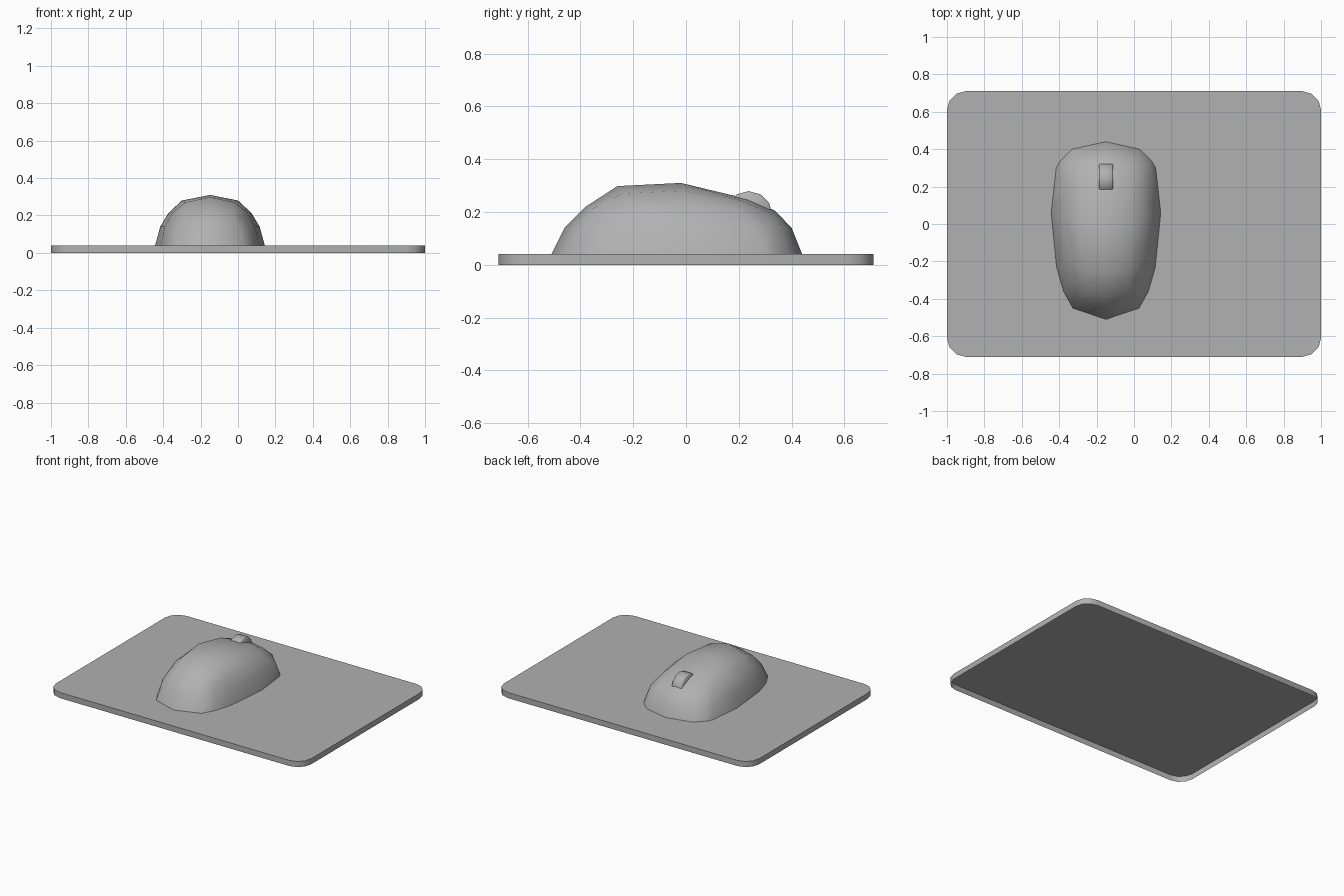
import bpy, bmesh, math
from mathutils import Matrix

if "Cube" in bpy.data.objects:
    bpy.data.objects.remove(bpy.data.objects["Cube"])

grey = bpy.data.materials.new("dark_grey")
grey.diffuse_color = (.44, .44, .44, 1)
grey.use_nodes = True
grey.node_tree.nodes["Principled BSDF"].inputs["Base Color"].default_value = grey.diffuse_color


def finish(bm, name, angle, recalc=True):
    if recalc:
        bmesh.ops.recalc_face_normals(bm, faces=bm.faces[:])
    mesh = bpy.data.meshes.new(name)
    bm.to_mesh(mesh)
    bm.free()
    mesh.materials.append(grey)
    ob = bpy.data.objects.new(name, mesh)
    bpy.context.collection.objects.link(ob)
    bpy.ops.object.select_all(action='DESELECT')
    ob.select_set(True)
    bpy.context.view_layer.objects.active = ob
    bpy.ops.object.shade_smooth_by_angle(angle=math.radians(angle))
    return ob


# Mouse pad: top sheet with rounded corners and a skirt, open underneath
HX, HY, R, T = 1.0, 0.71, 0.1, 0.04
bm = bmesh.new()
low, high = [], []
for k, (sx, sy) in enumerate([(1, 1), (-1, 1), (-1, -1), (1, -1)]):
    for i in range(4):
        a = math.radians(90 * k + 30 * i)
        x = sx * (HX - R) + R * math.cos(a)
        y = sy * (HY - R) + R * math.sin(a)
        low.append(bm.verts.new((x, y, 0)))
        high.append(bm.verts.new((x, y, T)))
bm.faces.new(high)
for i in range(len(low)):
    j = (i + 1) % len(low)
    bm.faces.new((low[i], low[j], high[j], high[i]))
finish(bm, "mouse_pad", 35, recalc=False)

# Mouse body: half rings from front centre round to back centre, then mirrored
bottom = [(0, -.51), (.177, -.45), (.227, -.36), (.264, -.23), (.293, .06),
          (.266, .30), (.246, .335), (.18, .40), (0, .44)]
middle = [(0, -.46), (.155, -.41), (.205, -.335), (.24, -.22), (.266, .05),
          (.245, .26), (.22, .31), (.16, .37), (0, .40)]
rim = [(0, -.38, .22), (.12, -.355, .212), (.165, -.30, .205), (.20, -.20, .215),
       (.222, .03, .213), (.20, .20, .205), (.18, .26, .19), (.13, .315, .198),
       (0, .337, .205)]
spine = [(0, -.26, .298), (0, -.02, .31), (0, .24, .248)]
crown = [(.13, -.24, .27), (.15, -.01, .28), (.13, .21, .243)]

bm = bmesh.new()
b = [bm.verts.new((x, y, T)) for x, y in bottom]
m = [bm.verts.new((x, y, .14)) for x, y in middle]
r = [bm.verts.new(p) for p in rim]
s = [bm.verts.new(p) for p in spine]
c = [bm.verts.new(p) for p in crown]
for lo, hi in ((b, m), (m, r)):
    for i in range(8):
        bm.faces.new((lo[i], lo[i + 1], hi[i + 1], hi[i]))
rows = [r[0:3]] + [[s[j], c[j], r[3 + j]] for j in range(3)] + [[r[8], r[7], r[6]]]
for p, q in zip(rows, rows[1:]):
    for i in range(2):
        bm.faces.new((p[i], p[i + 1], q[i + 1], q[i]))
# mirror the half shell and weld the centre line
dup = bmesh.ops.duplicate(bm, geom=bm.verts[:] + bm.edges[:] + bm.faces[:])['geom']
bmesh.ops.scale(bm, vec=(-1, 1, 1),
                verts=[v for v in dup if isinstance(v, bmesh.types.BMVert)])
bmesh.ops.reverse_faces(bm, faces=[f for f in dup if isinstance(f, bmesh.types.BMFace)])
bmesh.ops.remove_doubles(bm, verts=bm.verts[:], dist=.0005)
body = finish(bm, "mouse_body", 60, recalc=False)
body.location.x = -0.15

# Scroll wheel: twelve-sided cylinder with softened rims, sunk into the body
bm = bmesh.new()
bmesh.ops.create_cone(bm, cap_ends=True, segments=12, radius1=.09, radius2=.09,
                      depth=.076,
                      matrix=Matrix.Rotation(math.pi / 2, 4, 'Y'))
rims = [e for e in bm.edges if abs(e.verts[0].co.x - e.verts[1].co.x) < 1e-4]
bmesh.ops.bevel(bm, geom=rims, offset=.005, segments=1, affect='EDGES')
wheel = finish(bm, "scroll_wheel", 60)
wheel.location = (-0.15, .237, .189)
